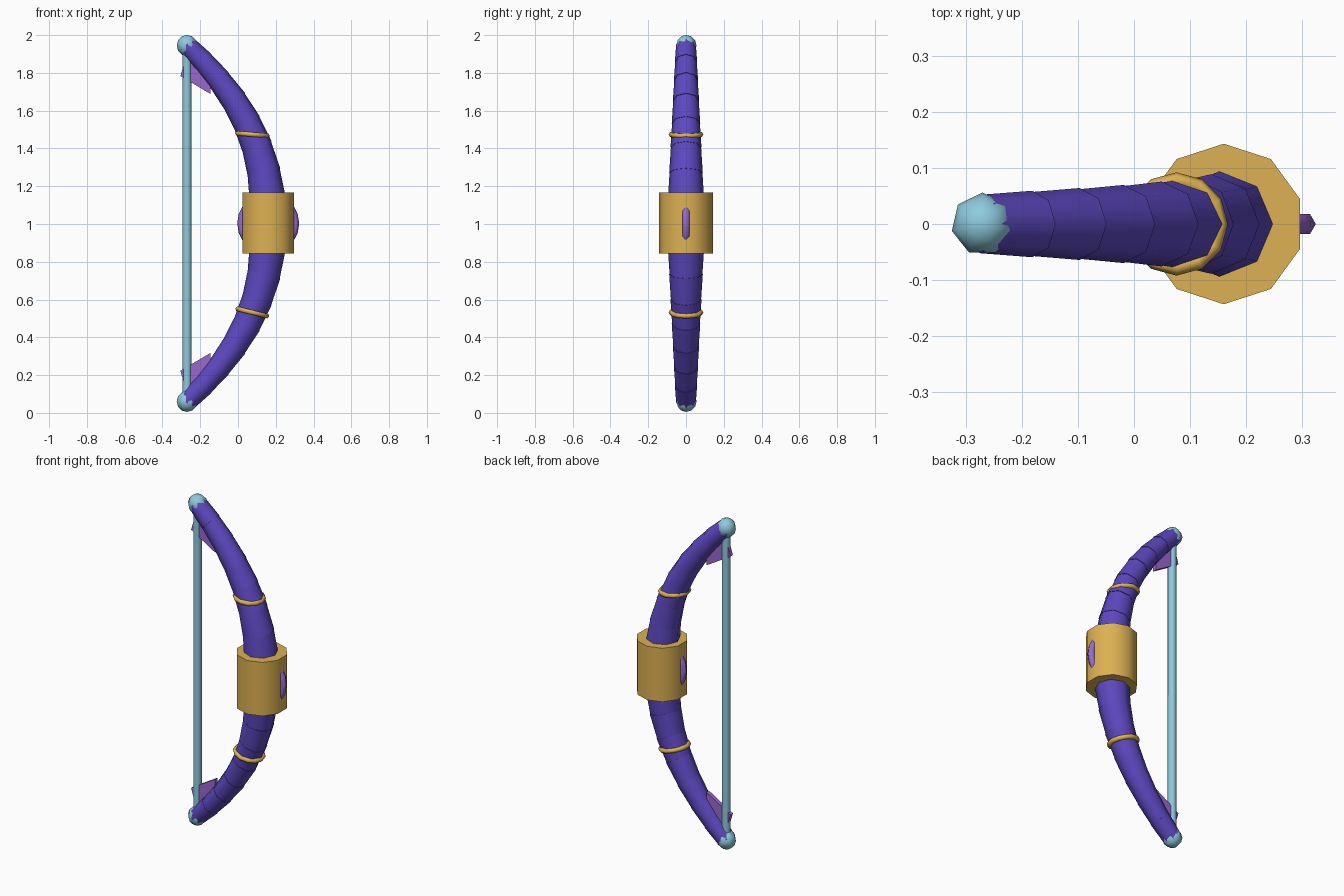
import bpy, math
from mathutils import Vector, Matrix

cube = bpy.data.objects.get("Cube")
if cube:
    bpy.data.objects.remove(cube, do_unlink=True)


def material(name, rgb):
    m = bpy.data.materials.new(name)
    m.use_nodes = True
    m.diffuse_color = (*rgb, 1)
    m.node_tree.nodes["Principled BSDF"].inputs["Base Color"].default_value = (*rgb, 1)
    return m


indigo = material("indigo", (0.11, 0.065, 0.53))
gold = material("gold", (0.72, 0.44, 0.085))
sky = material("sky_blue", (0.27, 0.59, 0.72))
violet = material("violet", (0.32, 0.14, 0.62))

MID, HALF, GRIP_X, DEPTH = 1.003, 0.942, 0.16, 0.43
TIP_X = GRIP_X - DEPTH


def finish(name, mat, angle=65):
    ob = bpy.context.object
    ob.name = ob.data.name = name
    ob.data.materials.append(mat)
    if angle:
        bpy.ops.object.shade_smooth_by_angle(angle=math.radians(angle))
    return ob


def limb_point(u):
    """Centre of the limb; u runs from -1 (bottom) to 1 (top)."""
    return Vector((GRIP_X - DEPTH * abs(u) ** 2.35, 0, MID + HALF * u))


def frustum(name, a, b, r1, r2, sides, mat):
    axis = b - a
    bpy.ops.mesh.primitive_cone_add(vertices=sides, radius1=r1, radius2=r2, depth=axis.length)
    ob = finish(name, mat)
    tilt = math.atan2(axis.x, axis.z)
    ob.matrix_world = Matrix.Translation((a + b) / 2) @ Matrix.Rotation(tilt, 4, "Y")
    return ob


# Overlapping tapered limb segments, thickest at the grip
COUNT = 8
for side, label in ((1, "upper"), (-1, "lower")):
    for k in range(COUNT):
        u0, u1 = (math.sin(j / COUNT) / math.sin(1) for j in (k, k + 1))
        a, b = limb_point(side * u0), limb_point(side * u1)
        over = (b - a) * 0.06
        r0, r1 = 0.103 - 0.048 * u0, 0.1 - 0.048 * u1
        frustum(f"{label}_limb_segment_{k + 1}", a - over, b + over, r0, r1, 8, indigo)

    # Tip ball
    bpy.ops.mesh.primitive_uv_sphere_add(segments=7, ring_count=6, radius=0.056,
                                         location=(TIP_X, 0, MID + side * HALF))
    finish(f"{label}_tip", sky, 180)

    # Gold band around the limb
    bpy.ops.mesh.primitive_torus_add(major_segments=12, minor_segments=6,
                                     major_radius=0.078, minor_radius=0.014,
                                     location=limb_point(side * 0.5),
                                     rotation=(0, math.radians(5 if side > 0 else 14), 0))
    finish(f"{label}_band", gold, 180)

    # Thin fin inside the tip
    outline = [(-0.305, 0.78), (-0.145, 0.685), (-0.145, 0.83), (-0.27, 0.9)]
    t = 0.012
    verts = [(x, y, MID + side * z) for y in (-t, t) for x, z in outline]
    faces = [(0, 1, 2, 3), (7, 6, 5, 4)]
    faces += [(i, i + 4, (i + 1) % 4 + 4, (i + 1) % 4) for i in range(4)]
    if side < 0:
        faces = [f[::-1] for f in faces]
    mesh = bpy.data.meshes.new(f"{label}_fin")
    mesh.from_pydata(verts, [], faces)
    mesh.materials.append(violet)
    bpy.context.collection.objects.link(bpy.data.objects.new(f"{label}_fin", mesh))

# Ten-sided grip
frustum("grip", Vector((GRIP_X, 0, 0.843)), Vector((GRIP_X, 0, 1.167)), 0.143, 0.143, 10, gold)

# Ring set upright through the grip
bpy.ops.mesh.primitive_torus_add(major_segments=20, minor_segments=6,
                                 major_radius=0.143, minor_radius=0.021,
                                 location=(GRIP_X, 0, MID), rotation=(math.pi / 2, 0, 0))
finish("grip_ring", violet)

# Bowstring
frustum("bowstring", Vector((TIP_X, 0, MID - HALF)), Vector((TIP_X, 0, MID + HALF)),
        0.024, 0.024, 8, sky)
